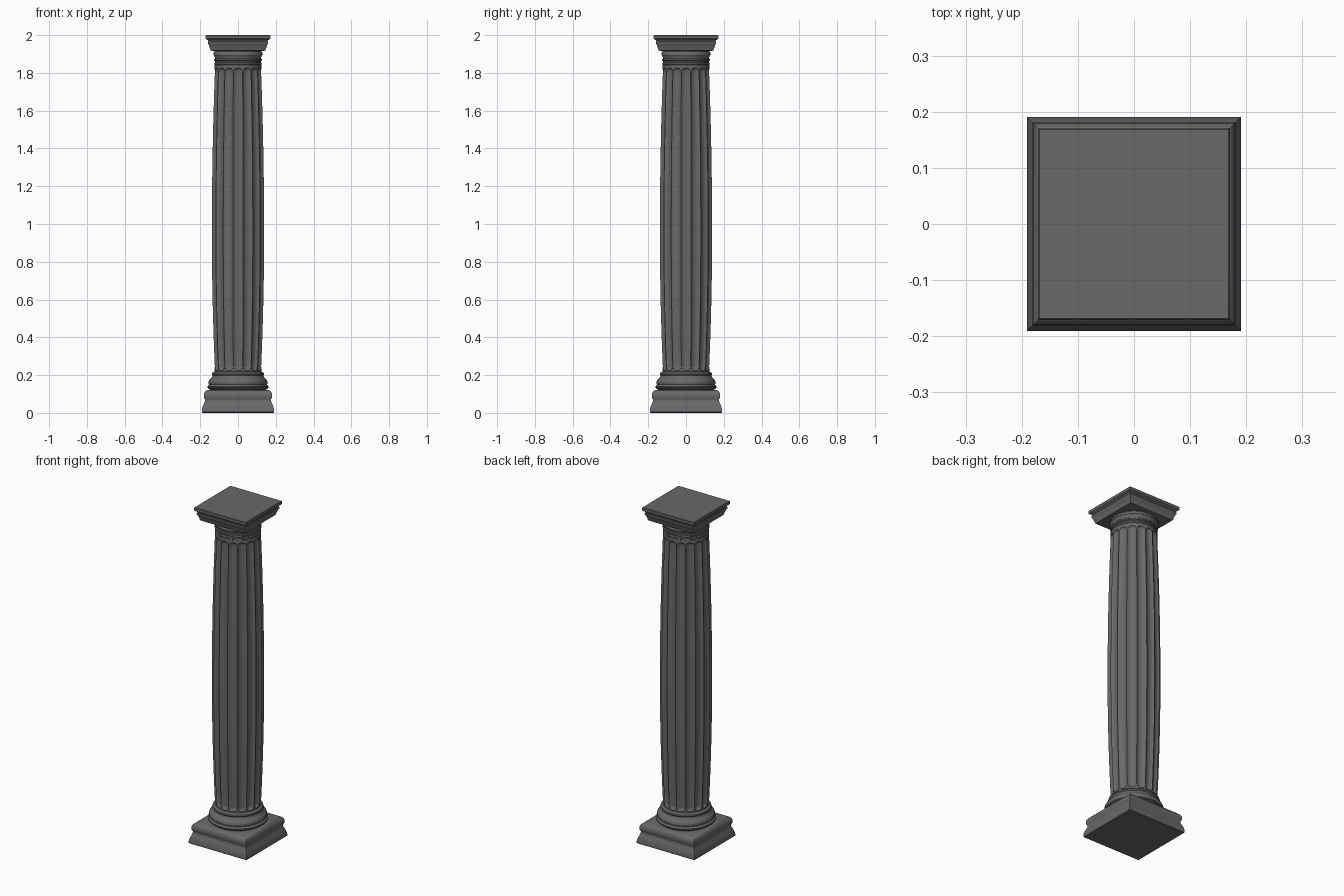
import bpy, bmesh, math

if "Cube" in bpy.data.objects:
    bpy.data.objects.remove(bpy.data.objects["Cube"])

stone = bpy.data.materials.new("grey stone")
stone.diffuse_color = (0.14, 0.14, 0.14, 1)
stone.use_nodes = True
stone.node_tree.nodes["Principled BSDF"].inputs["Base Color"].default_value = stone.diffuse_color


def loft(name, rings, angle=35):
    """Skin closed rings of equal length, capping both ends."""
    bm = bmesh.new()
    rows = [[bm.verts.new(p) for p in ring] for ring in rings]
    n = len(rows[0])
    for a, b in zip(rows, rows[1:]):
        for i in range(n):
            j = (i + 1) % n
            bm.faces.new((a[i], a[j], b[j], b[i]))
    bm.faces.new(rows[0][::-1])
    bm.faces.new(rows[-1])
    me = bpy.data.meshes.new(name)
    bm.to_mesh(me)
    bm.free()
    me.materials.append(stone)
    ob = bpy.data.objects.new(name, me)
    bpy.context.collection.objects.link(ob)
    bpy.ops.object.select_all(action='DESELECT')
    ob.select_set(True)
    bpy.context.view_layer.objects.active = ob
    bpy.ops.object.shade_smooth_by_angle(angle=math.radians(angle))
    return ob


def square(name, profile):
    loft(name, [[(-h, -h, z), (h, -h, z), (h, h, z), (-h, h, z)] for h, z in profile])


def turned(name, profile, n=64):
    loft(name, [[(r * math.cos(math.tau * i / n), r * math.sin(math.tau * i / n), z)
                 for i in range(n)] for r, z in profile])


# square plinth with a hollow moulding
square("plinth", [(.186, 0), (.191, .004), (.191, .014), (.188, .03), (.183, .044),
                  (.178, .055), (.175, .064), (.175, .072), (.180, .08), (.181, .09),
                  (.180, .102), (.175, .112), (.168, .119), (.158, .122)])

# round base mouldings
turned("round_base", [(.145, .115), (.148, .124), (.156, .128), (.162, .134), (.162, .14),
                      (.156, .145), (.153, .149), (.156, .156), (.156, .166), (.151, .175),
                      (.143, .182), (.137, .19), (.135, .198), (.138, .204), (.136, .211),
                      (.128, .217), (.118, .22)])

# fluted shaft with a swelling profile and round-ended flutes
FLUTES, SEG, Z0, Z1 = 16, 12, .225, 1.825
HALF, DEPTH = .021, .013


def shaft_radius(z):
    t = (z - .95) / (.75 if z < .95 else .9)
    return .141 - .018 * min(1.0, t * t)


def shaft_ring(z):
    r, ring = shaft_radius(z), []
    v = max(0, Z0 + HALF - z, z - (Z1 - HALF)) / HALF
    for i in range(FLUTES * SEG):
        u = ((i % SEG) / SEG * 2 - 1) / .86
        d = DEPTH * math.sqrt(max(0, 1 - u * u - v * v))
        a = math.tau * (i + SEG / 2) / (FLUTES * SEG)
        ring.append(((r - d) * math.cos(a), (r - d) * math.sin(a), z))
    return ring


ends = [HALF * (1 - math.cos(math.pi / 2 * k / 6)) for k in range(7)]
levels = ([.21] + [Z0 + e for e in ends]
          + [Z0 + HALF + (Z1 - Z0 - 2 * HALF) * k / 24 for k in range(1, 24)]
          + [Z1 - e for e in reversed(ends)] + [1.845])
loft("fluted_shaft", [shaft_ring(z) for z in levels], 40)

# neck rings and capital cushion
turned("capital_rings", [(.115, 1.838), (.121, 1.84), (.125, 1.845), (.125, 1.852),
                         (.121, 1.857), (.121, 1.862), (.126, 1.866), (.126, 1.873),
                         (.122, 1.877), (.123, 1.884), (.127, 1.892), (.130, 1.896),
                         (.130, 1.904), (.127, 1.909), (.124, 1.912), (.124, 1.925)])

# square abacus
square("abacus", [(.135, 1.916), (.145, 1.919), (.148, 1.925), (.151, 1.938), (.156, 1.95),
                  (.160, 1.956), (.160, 1.964), (.157, 1.968), (.160, 1.974), (.166, 1.977),
                  (.171, 1.981), (.171, 1.996), (.168, 2.0)])
